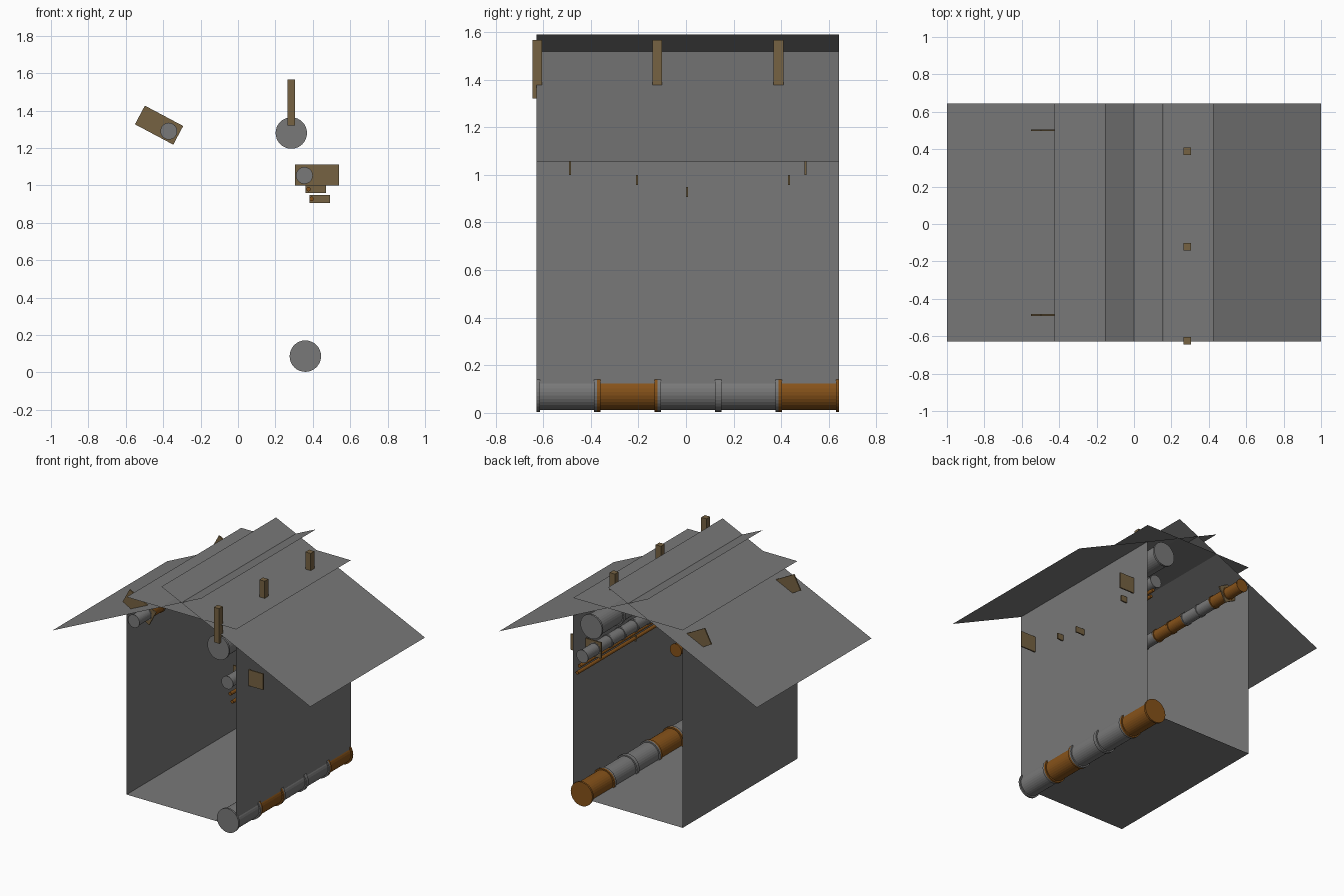
import bpy, bmesh, math
from mathutils import Matrix, Vector

if "Cube" in bpy.data.objects:
    bpy.data.objects.remove(bpy.data.objects["Cube"])

Y0, Y1 = -0.627, 0.643      # front and back ends of the corridor


def material(name, rgb):
    m = bpy.data.materials.new(name)
    m.diffuse_color = (*rgb, 1)
    m.use_nodes = True
    m.node_tree.nodes["Principled BSDF"].inputs["Base Color"].default_value = m.diffuse_color
    return m


GRAY = material("steel_gray", (0.19, 0.19, 0.19))
RUST = material("rust_orange", (0.24, 0.085, 0.01))
WOOD = material("dull_brown", (0.18, 0.122, 0.055))


def finish(name, bm, *mats):
    me = bpy.data.meshes.new(name)
    bm.to_mesh(me)
    bm.free()
    for m in mats:
        me.materials.append(m)
    ob = bpy.data.objects.new(name, me)
    bpy.context.collection.objects.link(ob)
    return ob


def sheet(name, a, b):
    """Single-sided sheet through two (x, z) points, swept along y."""
    bm = bmesh.new()
    bm.faces.new([bm.verts.new(p) for p in (
        (a[0], Y0, a[1]), (b[0], Y0, b[1]), (b[0], Y1, b[1]), (a[0], Y1, a[1]))])
    bm.normal_update()
    return finish(name, bm, GRAY)


def box(name, centre, size, tilt=0):
    bm = bmesh.new()
    bmesh.ops.create_cube(bm, size=1, matrix=Matrix.Translation(centre)
                          @ Matrix.Rotation(tilt, 4, 'Y')
                          @ Matrix.Diagonal((*size, 1)))
    return finish(name, bm, WOOD)


def pipe(name, x, z, r, pattern, sides=32, flanges=True):
    """Run of pipe sections; pattern holds one letter (g or r) per section."""
    bm = bmesh.new()
    seg = (Y1 - Y0) / len(pattern)
    w, ri = r * 0.16, r * 0.89
    for i, letter in enumerate(pattern):
        y = Y0 + i * seg
        if flanges:
            profile = [(y, r), (y + w, r), (y + w, ri),
                       (y + seg - w, ri), (y + seg - w, r), (y + seg, r)]
        else:
            profile = [(y, r), (y + seg, r)]
        rings = []
        for py, pr in profile:
            rings.append([bm.verts.new((
                x + pr * math.cos(2 * math.pi * k / sides), py,
                z + pr * math.sin(2 * math.pi * k / sides))) for k in range(sides)])
        faces = [bm.faces.new(rings[0]), bm.faces.new(rings[-1][::-1])]
        for p, q in zip(rings, rings[1:]):
            for k in range(sides):
                n = (k + 1) % sides
                faces.append(bm.faces.new((p[k], q[k], q[n], p[n])))
        for f in faces:
            f.material_index = int(letter == "r")
    bm.normal_update()
    return finish(name, bm, GRAY, RUST)


# Room shell: floor, ceiling, walls, crossed roof slopes
FLOOR, CEIL, WALL = 0.06, 1.445, 0.425
sheet("floor", (-WALL, FLOOR), (WALL, FLOOR))
sheet("ceiling", (-WALL, CEIL), (WALL, CEIL))
for side, s in (("left", -1), ("right", 1)):
    sheet(side + "_wall", (s * WALL, FLOOR), (s * WALL, 1.322))
    sheet(side + "_roof", (-s * 0.155, 1.59), (s * 1.0, 1.057))

# Pipes
pipe("floor_pipe", 0.36, 0.087, 0.084, "grggr")
pipe("upper_pipe", 0.285, 1.28, 0.084, "ggggg")
pipe("left_pipe", -0.37, 1.29, 0.045, "grgrrggrr")
pipe("right_pipe", 0.355, 1.053, 0.045, "ggggggggg")
pipe("thin_pipe_high", 0.377, 0.98, 0.012, "r", 12, False)
pipe("thin_pipe_low", 0.394, 0.928, 0.012, "r", 12, False)

# Hanger posts for the upper pipe
for i, y in enumerate((-0.625, -0.121, 0.389)):
    box(f"hanger_post_{i}", (0.285, y, 1.443), (0.041, 0.041, 0.245))

# Wall brackets
for i, y in enumerate((-0.487, 0.502)):
    box(f"left_bracket_{i}", (-0.422, y, 1.322), (0.232, 0.009, 0.113), math.radians(28))
    box(f"right_bracket_{i}", (0.422, y, 1.055), (0.235, 0.009, 0.112))
for i, y in enumerate((-0.206, 0.432)):
    box(f"small_bracket_{i}", (0.416, y, 0.979), (0.11, 0.009, 0.042))
box("lowest_bracket", (0.438, 0.004, 0.928), (0.11, 0.009, 0.042))
